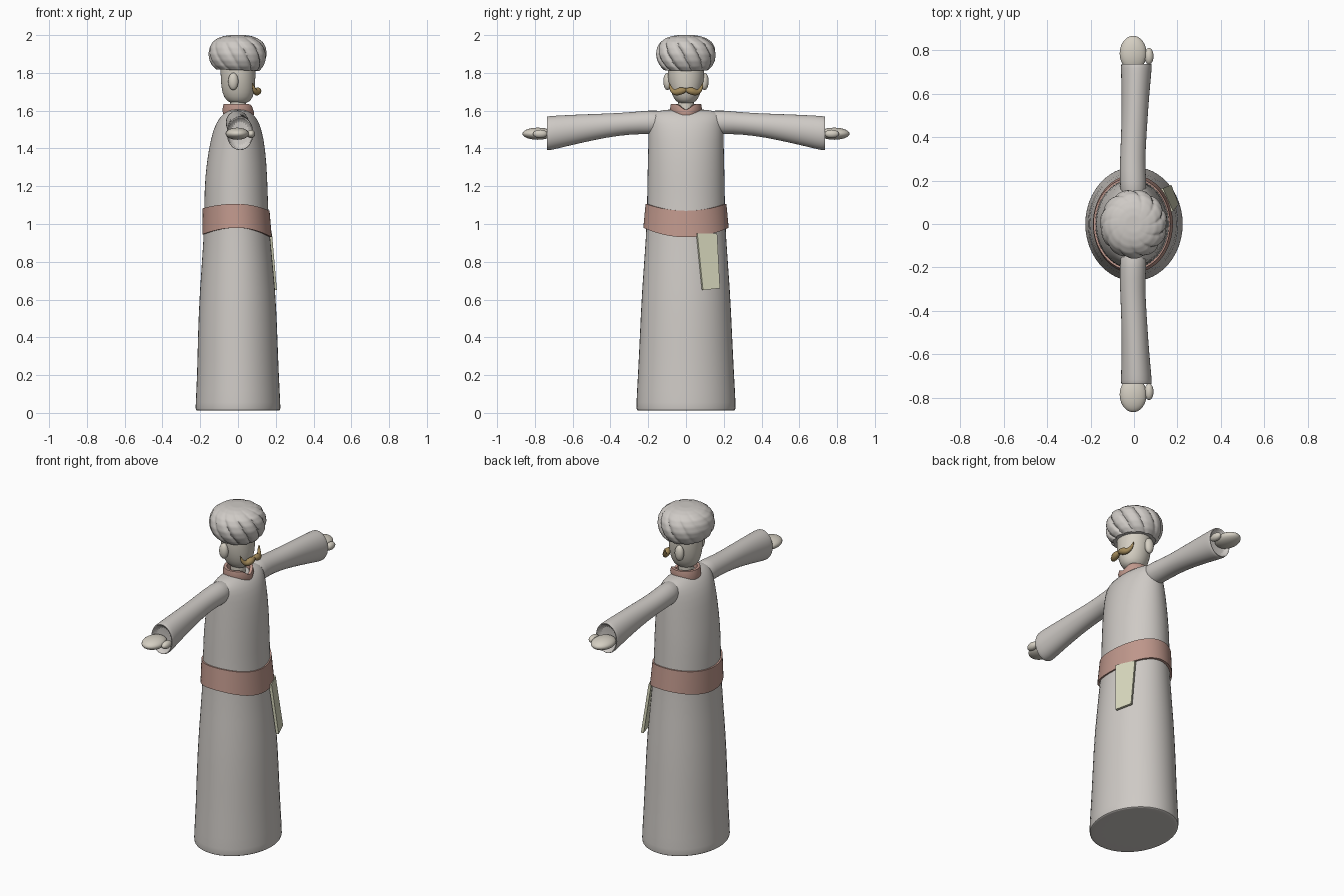
import bpy
from math import sin, cos, pi, exp

if "Cube" in bpy.data.objects:
    bpy.data.objects.remove(bpy.data.objects["Cube"])

def material(name, rgb):
    m = bpy.data.materials.new(name)
    m.diffuse_color = (*rgb, 1)
    m.use_nodes = True
    m.node_tree.nodes["Principled BSDF"].inputs["Base Color"].default_value = m.diffuse_color
    return m

CLOTH = material("cloth", (0.62, 0.59, 0.56))
SKIN = material("skin", (0.66, 0.62, 0.54))
ROSE = material("rose", (0.52, 0.31, 0.26))
BROWN = material("brown", (0.36, 0.25, 0.10))
PALE = material("pale", (0.70, 0.70, 0.52))

def finish(ob, mat, angle=40):
    if mat:
        ob.data.materials.append(mat)
    bpy.ops.object.select_all(action='DESELECT')
    ob.select_set(True)
    bpy.context.view_layer.objects.active = ob
    bpy.ops.object.shade_smooth_by_angle(angle=angle * pi / 180)
    return ob

def grid(name, rings, mat, cap=True, wrap=False, subsurf=0):
    """Join closed rings of points into a tube, capped or wrapped round."""
    n, k = len(rings[0]), len(rings)
    verts = [p for r in rings for p in r]
    faces = []
    for i in range(k if wrap else k - 1):
        a, b = i * n, ((i + 1) % k) * n
        faces += [(a + j, a + (j + 1) % n, b + (j + 1) % n, b + j) for j in range(n)]
    if cap:
        faces += [tuple(reversed(range(n))), tuple(range((k - 1) * n, k * n))]
    me = bpy.data.meshes.new(name)
    me.from_pydata(verts, [], faces)
    import bmesh
    bm = bmesh.new()
    bm.from_mesh(me)
    bmesh.ops.recalc_face_normals(bm, faces=bm.faces)
    bm.to_mesh(me)
    bm.free()
    ob = bpy.data.objects.new(name, me)
    bpy.context.collection.objects.link(ob)
    if subsurf:
        mod = ob.modifiers.new("smooth", 'SUBSURF')
        mod.levels = mod.render_levels = subsurf
    return finish(ob, mat)

def oval(cx, rx, ry, z, n=24):
    return [(cx + rx * cos(2 * pi * j / n), ry * sin(2 * pi * j / n), z) for j in range(n)]

def ball(name, loc, size, mat):
    bpy.ops.mesh.primitive_uv_sphere_add(segments=24, ring_count=14, location=loc)
    ob = bpy.context.object
    ob.name = name
    ob.scale = size
    return finish(ob, mat)

def band(name, section, mat, n=64):
    """Ring whose four-corner section (scale x, scale y, z) depends on the angle."""
    rings = []
    for i in range(n):
        t = 2 * pi * i / n
        rings.append([(cx + rx * cos(t), ry * sin(t), z) for cx, rx, ry, z in section(t)])
    return grid(name, rings, mat, cap=False, wrap=True)

# Long robe: z, centre x, half depth, half width
robe = [(0.012, 0, .19, .22), (0.012, 0, .217, .255), (0.014, 0, .226, .264), (0.03, 0, .228, .267),
        (0.2, 0, .218, .257), (0.4, -.002, .213, .247), (0.65, -.002, .203, .236),
        (0.93, -.006, .176, .213), (1.1, -.01, .17, .208), (1.25, -.01, .167, .206),
        (1.4, -.005, .151, .202), (1.5, -.003, .13, .200), (1.56, 0, .102, .20),
        (1.59, 0, .07, .185), (1.605, 0, .045, .12), (1.607, 0, .02, .05)]
grid("robe", [oval(c, a, b, z) for z, c, a, b in robe], CLOTH, subsurf=1)

# Sleeves with recessed cuffs: y, centre x, half depth, bottom z, top z
sleeve = [(.10, 0, .062, 1.47, 1.603), (.2, -.005, .061, 1.476, 1.602), (.3, -.007, .058, 1.474, 1.591),
          (.42, 0, .059, 1.458, 1.585), (.55, .005, .062, 1.43, 1.581), (.66, .009, .068, 1.404, 1.576),
          (.725, .011, .072, 1.388, 1.572), (.738, .011, .070, 1.391, 1.569),
          (.738, .011, .064, 1.398, 1.562), (.71, .011, .060, 1.403, 1.557)]
for s, side in ((1, "left"), (-1, "right")):
    rings = [[(cx + rx * cos(2 * pi * j / 24), s * y, (lo + hi) / 2 + (hi - lo) / 2 * sin(2 * pi * j / 24))
              for j in range(24)] for y, cx, rx, lo, hi in sleeve]
    grid(side + "_sleeve", rings, CLOTH, subsurf=1)
    ball(side + "_hand", (-.004, s * .785, 1.478), (.062, .081, .032), SKIN)
    ball(side + "_thumb", (.069, s * .772, 1.477), (.021, .038, .022), SKIN)
    ball(side + "_ear", (-.025, s * .098, 1.755), (.027, .022, .046), SKIN)

# Head and neck
head = [(1.638, .005, .03, .028), (1.645, .004, .055, .048), (1.67, .002, .078, .069),
        (1.72, .001, .090, .087), (1.78, 0, .093, .098), (1.85, 0, .093, .098), (1.9, 0, .08, .085)]
grid("head", [oval(c, a, b, z) for z, c, a, b in head], SKIN, subsurf=1)
grid("neck", [oval(0, .042, .042, z) for z in (1.56, 1.68)], SKIN)

# Sash: dips at front and back, rises over the hips
def sash(t):
    front, back = max(cos(t), 0) ** 2, max(-cos(t), 0) ** 2
    lo = .98 - .05 * front - .035 * back
    hi = 1.107 - .037 * front - .024 * back
    return [(-.005, .184, .226, lo), (-.010, .177, .214, hi), (-.010, .165, .202, hi), (-.005, .170, .21, lo)]
band("sash", sash, ROSE)

# Collar: dips in a V at the throat
def collar(t):
    t = abs((t + pi) % (2 * pi) - pi)
    v = exp(-(t / .45) ** 2)
    lo, hi = 1.583 - .018 * v, 1.636 - .03 * v
    return [(0, .08, .08, lo), (.002, .084, .085, (lo + hi) / 2), (.002, .078, .080, hi),
            (.002, .062, .064, hi), (0, .06, .06, lo)]
band("collar", collar, ROSE)

# Wound headscarf: rounded profile with spiralling overlapping folds
prof = [(.06, 1.832), (.095, 1.816), (.118, 1.815), (.138, 1.835), (.153, 1.865), (.159, 1.9), (.153, 1.935),
        (.137, 1.963), (.108, 1.984), (.075, 1.995), (.04, 2.0), (.01, 2.0)]
rings = []
STEPS, SEG, FOLDS = 44, 160, 11
for i in range(STEPS + 1):
    u = i / STEPS * (len(prof) - 1)
    k = min(int(u), len(prof) - 2)
    f = u - k
    r = prof[k][0] * (1 - f) + prof[k + 1][0] * f
    z = prof[k][1] * (1 - f) + prof[k + 1][1] * f
    h = i / STEPS
    ring = []
    for j in range(SEG):
        t = 2 * pi * j / SEG
        crease = 1 - abs(sin(FOLDS * (t + 1.5 * h) / 2))
        depth = (.075 + .035 * cos(t)) * min(1, 2.2 * (1 - h)) * crease ** 2
        rr = r * (1 - depth)
        ring.append((rr * cos(t) * .975 - .002, rr * sin(t), z - .006 * cos(t) * max(0, 1 - 2 * h)))
    rings.append(ring)
finish(grid("headscarf", rings, CLOTH), None, 60)

# Moustache: one tapered curve with upturned tips
half = [(.106, .008, 1.708, .014), (.105, .03, 1.704, .021), (.098, .054, 1.695, .017),
        (.088, .074, 1.706, .011), (.080, .084, 1.728, .007), (.077, .089, 1.746, .002)]
path = [(x, -y, z, r) for x, y, z, r in reversed(half)] + [(.102, 0, 1.712, .009)] + half
cu = bpy.data.curves.new("moustache", 'CURVE')
cu.dimensions = '3D'
cu.bevel_depth = 1
cu.bevel_resolution = 3
cu.use_fill_caps = True
sp = cu.splines.new('NURBS')
sp.points.add(len(path) - 1)
sp.use_endpoint_u = True
sp.order_u = 3
sp.resolution_u = 5
for p, (x, y, z, r) in zip(sp.points, path):
    p.co = (x, y, z, 1)
    p.radius = r
ob = bpy.data.objects.new("moustache", cu)
bpy.context.collection.objects.link(ob)
bpy.context.view_layer.objects.active = ob
bpy.ops.object.select_all(action='DESELECT')
ob.select_set(True)
bpy.ops.object.convert(target='MESH')
finish(bpy.context.object, BROWN)

# Flat cloth strip hanging from the sash
outer = [(.180, .06, .95), (.133, .165, .95), (.172, .18, .66), (.206, .09, .65)]
inner = [(x - .014, y - .006, z) for x, y, z in outer]
grid("hanging_strip", [inner, outer], PALE)
